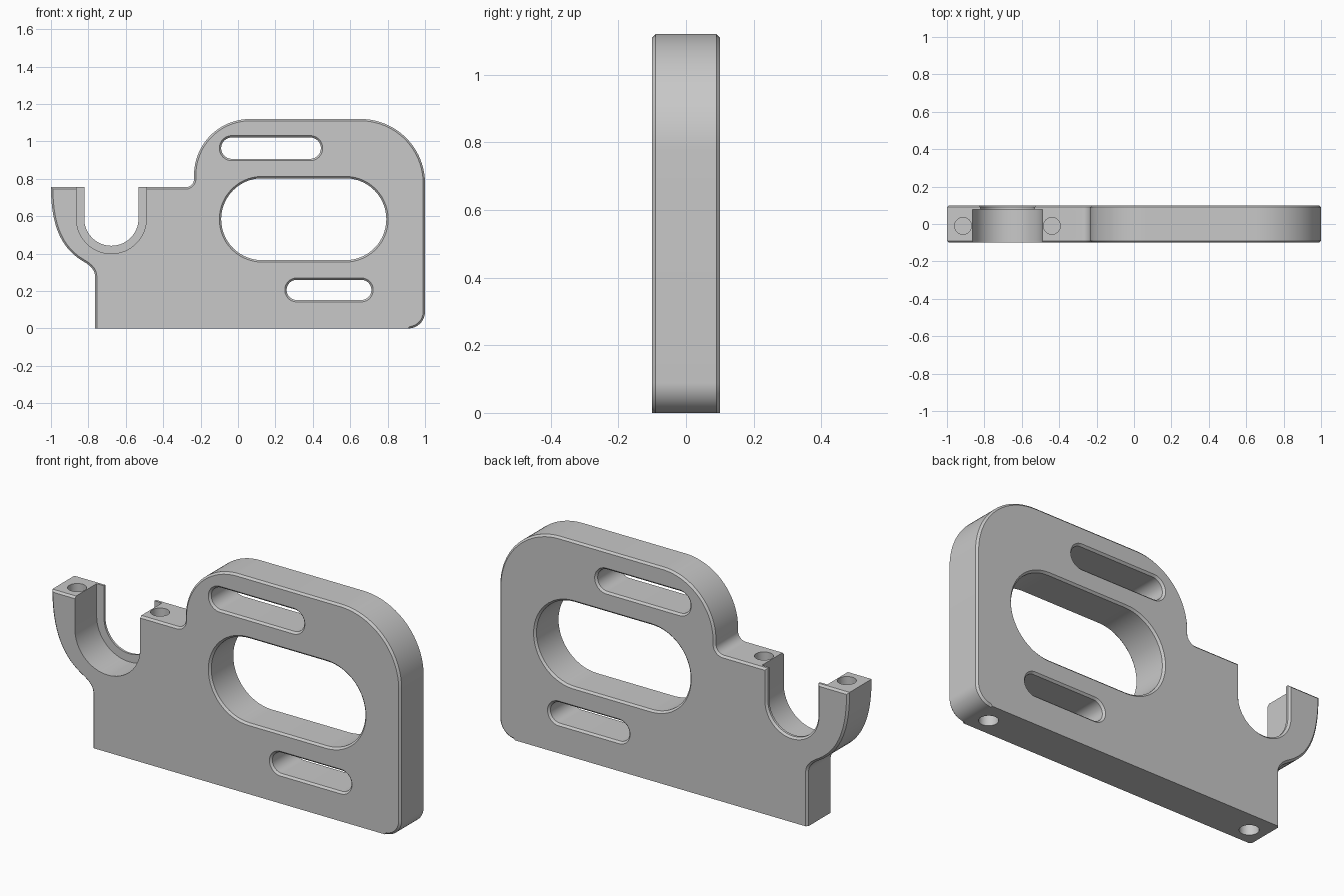
import bpy, bmesh, math
from mathutils import Vector
from mathutils.geometry import interpolate_bezier

old = bpy.data.objects.get("Cube")
if old:
    bpy.data.objects.remove(old, do_unlink=True)

HALF = 0.1       # half thickness of the plate
CHAMFER = 0.01

grey = bpy.data.materials.new("plain grey")
grey.use_nodes = True
colour = (0.58, 0.58, 0.58, 1)
grey.diffuse_color = colour
grey.node_tree.nodes["Principled BSDF"].inputs["Base Color"].default_value = colour


def arc(cx, cz, r, start, end, steps=16):
    angles = [math.radians(start + (end - start) * i / steps) for i in range(steps + 1)]
    return [Vector((cx + r * math.cos(a), cz + r * math.sin(a))) for a in angles]


def bezier(a, b, c, d, steps=14):
    points = interpolate_bezier(Vector(a), Vector(b), Vector(c), Vector(d), steps)
    return [Vector(p[:2]) for p in points]


def slot(x0, x1, z0, z1):
    """Horizontal round-ended slot."""
    r, cz = (z1 - z0) / 2, (z0 + z1) / 2
    return arc(x1 - r, cz, r, -90, 90, 28) + arc(x0 + r, cz, r, 90, 270, 28)


def saddle(r):
    """Upright round-bottomed slot, open above the arm."""
    return arc(-0.677, 0.587, r, 180, 360, 32) + [Vector((-0.677 + r, 1)), Vector((-0.677 - r, 1))]


def inset(points, d):
    """Move a counter-clockwise outline inwards by d, keeping its base on the ground."""
    result = []
    for i, p in enumerate(points):
        e1 = (p - points[i - 1]).normalized()
        e2 = (points[(i + 1) % len(points)] - p).normalized()
        n1, n2 = Vector((-e1.y, e1.x)), Vector((-e2.y, e2.x))
        q = p + (n1 + n2) * d / (1 + n1.dot(n2))
        if abs(p.y) < 1e-5:
            q.y = 0
        result.append(q)
    return result


def loft(name, points, layers):
    """Join outlines through the thickness; layers are (y, inset) pairs."""
    bm = bmesh.new()
    rings = [[bm.verts.new((p.x, y, p.y)) for p in inset(points, d)] for y, d in layers]
    bm.faces.new(rings[0])
    bm.faces.new(rings[-1][::-1])
    n = len(points)
    for a, b in zip(rings, rings[1:]):
        for i in range(n):
            j = (i + 1) % n
            bm.faces.new((a[i], b[i], b[j], a[j]))
    bmesh.ops.recalc_face_normals(bm, faces=bm.faces)
    mesh = bpy.data.meshes.new(name)
    bm.to_mesh(mesh)
    bm.free()
    obj = bpy.data.objects.new(name, mesh)
    bpy.context.collection.objects.link(obj)
    mesh.materials.append(grey)
    return obj


def bore(x, z):
    bpy.ops.mesh.primitive_cylinder_add(vertices=32, radius=0.045, depth=0.3, location=(x, -0.01, z))
    bpy.context.object.data.materials.append(grey)
    return bpy.context.object


# Plate outline: foot, rounded back, shoulder and hooked arm
outline = [Vector((-0.765, 0))]
outline += arc(0.91, 0.09, 0.09, -90, 0)
outline += arc(0.655, 0.775, 0.345, 0, 90, 28)
outline += arc(0.065, 0.82, 0.3, 90, 180, 28)
outline += arc(-0.28, 0.8, 0.045, 0, -90, 10)
outline += bezier((-1, 0.755), (-1, 0.56), (-0.95, 0.43), (-0.83, 0.36))
outline += bezier((-0.83, 0.36), (-0.785, 0.335), (-0.765, 0.31), (-0.765, 0.28))[1:]
edge = HALF - CHAMFER
plate = loft("bracket_plate", outline,
             [(-HALF, CHAMFER), (-edge, 0), (edge, 0), (HALF, CHAMFER)])

# Through slots with chamfered rims
flare = CHAMFER * 2
rim = [(-HALF - CHAMFER, -flare), (-edge, 0), (edge, 0), (HALF + CHAMFER, -flare)]
cutters = [
    loft("handle_cutter", slot(-0.09, 0.793, 0.365, 0.803), rim),
    loft("upper_slot_cutter", slot(-0.09, 0.443, 0.907, 1.021), rim),
    loft("lower_slot_cutter", slot(0.26, 0.713, 0.152, 0.26), rim),
    # Saddle with a narrow lip at the back
    loft("saddle_cutter", saddle(0.187), [(-0.2, 0), (0.078, 0)]),
    loft("lip_cutter", saddle(0.145), [(-0.15, 0), (edge, 0), (HALF + CHAMFER, -flare)]),
]
# Blind screw holes: two in the arm, two in the foot
for x, z in ((-0.914, 0.755), (-0.439, 0.755), (-0.68, 0), (0.84, 0)):
    cutters.append(bore(x, z))

bpy.ops.object.select_all(action='DESELECT')
bpy.context.view_layer.objects.active = plate
plate.select_set(True)
for cutter in cutters:
    cutter.hide_render = True
    mod = plate.modifiers.new("cut", 'BOOLEAN')
    mod.operation = 'DIFFERENCE'
    mod.solver = 'EXACT'
    mod.object = cutter
    bpy.ops.object.modifier_apply(modifier=mod.name)
    bpy.data.objects.remove(cutter, do_unlink=True)

bpy.ops.object.shade_smooth_by_angle(angle=math.radians(25))
